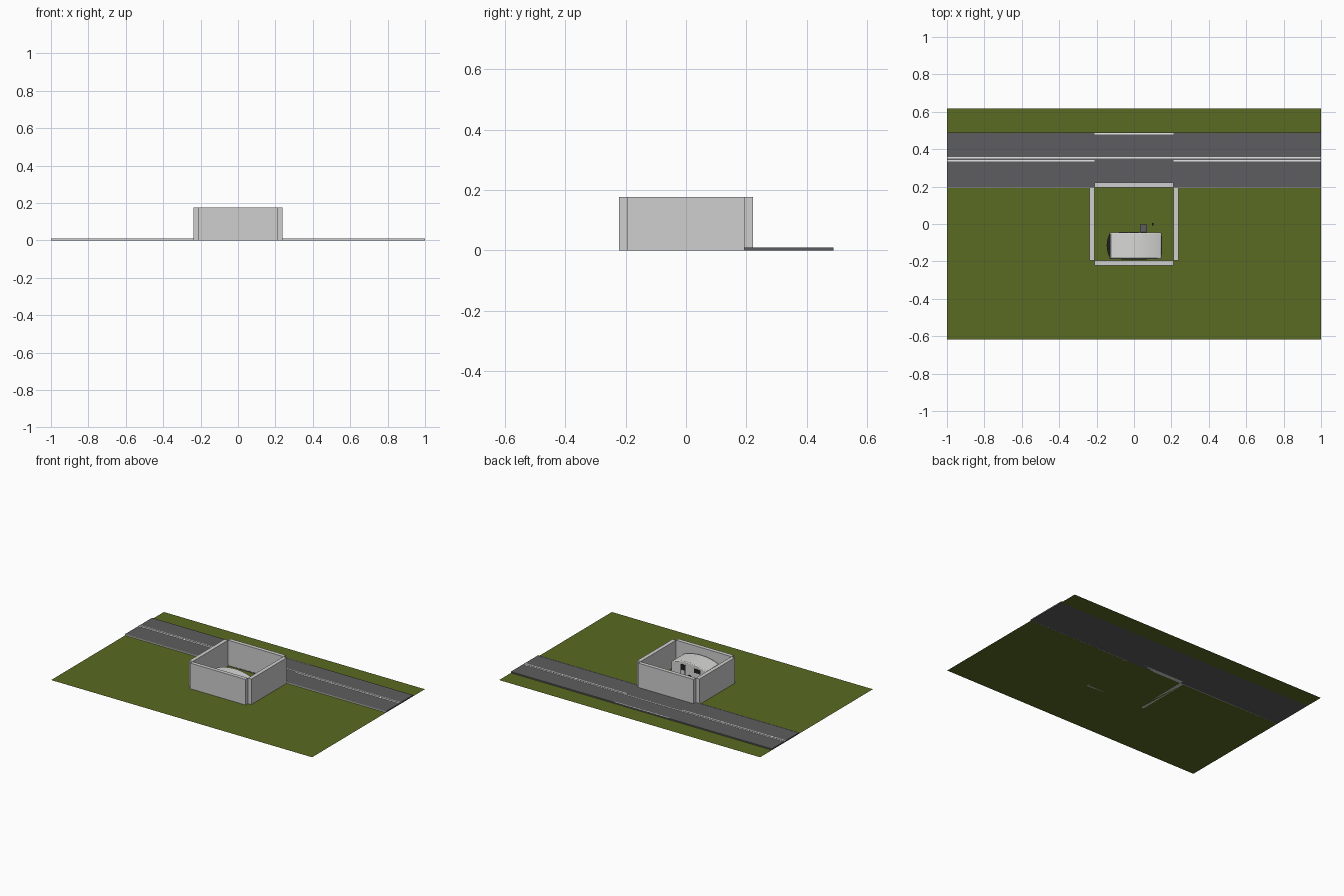
import bpy, bmesh, math

if "Cube" in bpy.data.objects:
    bpy.data.objects.remove(bpy.data.objects["Cube"])

def mat(name, c):
    m = bpy.data.materials.new(name)
    m.diffuse_color = (*c, 1)
    m.use_nodes = True
    m.node_tree.nodes["Principled BSDF"].inputs["Base Color"].default_value = m.diffuse_color
    return m

GRASS = mat("grass green", (0.10, 0.145, 0.016))
ASPHALT = mat("asphalt grey", (0.11, 0.11, 0.115))
WALL = mat("wall grey", (0.62, 0.62, 0.62))
WHITE = mat("paint white", (0.8, 0.8, 0.8))
SHELL = mat("camper shell", (0.68, 0.68, 0.67))
DARK = mat("dark glass and rubber", (0.015, 0.015, 0.017))

def finish(name, bm, m):
    bmesh.ops.recalc_face_normals(bm, faces=bm.faces)
    me = bpy.data.meshes.new(name)
    bm.to_mesh(me)
    bm.free()
    me.materials.append(m)
    o = bpy.data.objects.new(name, me)
    bpy.context.collection.objects.link(o)
    return o

def box(name, x0, x1, y0, y1, z0, z1, m):
    bm = bmesh.new()
    bmesh.ops.create_cube(bm, size=1)
    for v in bm.verts:
        v.co = (x0 if v.co.x < 0 else x1, y0 if v.co.y < 0 else y1, z0 if v.co.z < 0 else z1)
    return finish(name, bm, m)

def plane(name, x0, x1, y0, y1, m, z=0.0):
    bm = bmesh.new()
    bm.faces.new([bm.verts.new(p) for p in ((x0, y0, z), (x1, y0, z), (x1, y1, z), (x0, y1, z))])
    return finish(name, bm, m)

def prism(name, pts, axis, a, b, m):
    """Extrude a profile: (x, z) along y, or (x, y) along z."""
    bm = bmesh.new()
    f = lambda p, t: (p[0], t, p[1]) if axis == "y" else (p[0], p[1], t)
    face = bm.faces.new([bm.verts.new(f(p, a)) for p in pts])
    r = bmesh.ops.extrude_face_region(bm, geom=[face])
    d = (0, b - a, 0) if axis == "y" else (0, 0, b - a)
    bmesh.ops.translate(bm, vec=d, verts=[v for v in r["geom"] if isinstance(v, bmesh.types.BMVert)])
    return finish(name, bm, m)

def smooth(o):
    bpy.ops.object.select_all(action="DESELECT")
    o.select_set(True)
    bpy.context.view_layer.objects.active = o
    bpy.ops.object.shade_smooth_by_angle(angle=math.radians(35))

# Grass on both sides of the road
plane("lawn", -1, 1, -0.617, 0.194, GRASS)
plane("far_verge", -1, 1, 0.488, 0.617, GRASS)

# Road with curb and painted lines
box("road", -1, 1, 0.194, 0.488, 0, 0.009, ASPHALT)
for s, side in ((-1, "left"), (1, "right")):
    x0, x1 = sorted((s * 0.21, s * 1.0))
    box(side + "_lane_line", x0, x1, 0.335, 0.343, 0.009, 0.010, WHITE)
    box(side + "_center_line", x0, x1, 0.351, 0.357, 0.009, 0.010, WHITE)
    box(side + "_curb", x0, x1, 0.192, 0.197, 0, 0.010, WALL)
box("middle_center_line", -0.21, 0.21, 0.351, 0.357, 0.009, 0.010, WHITE)
box("middle_edge_line", -0.21, 0.21, 0.479, 0.486, 0.009, 0.010, WHITE)

# Four enclosure walls
H = 0.177
box("front_wall", -0.212, 0.212, -0.221, -0.194, 0, H, WALL)
box("back_wall", -0.212, 0.212, 0.194, 0.221, 0, H, WALL)
box("left_wall", -0.239, -0.212, -0.194, 0.194, 0, H, WALL)
box("right_wall", 0.212, 0.239, -0.194, 0.194, 0, H, WALL)

# Camper shell: arched roof, upright tail, sloping nose
Y0, Y1 = -0.186, -0.045
pts = [(-0.105, 0.022), (0.143, 0.022), (0.146, 0.06), (0.146, 0.105)]
for i in range(1, 13):
    x = 0.146 - 0.268 * i / 12
    pts.append((x, 0.105 + 0.027 * (1 - ((x - 0.012) / 0.134) ** 2)))
pts += [(-0.132, 0.085), (-0.130, 0.055)]
body = prism("camper_shell", pts, "y", Y0, Y1, SHELL)
bev = body.modifiers.new("edge_round", "BEVEL")
bev.width, bev.segments, bev.limit_method = 0.005, 2, "ANGLE"
bev.angle_limit = math.radians(50)
smooth(body)

# Curved nose window and tail window
nose = []
for i in range(9):
    t = -1 + i / 4
    nose.append((-0.146 + 0.016 * t * t, -0.115 + 0.064 * t))
nose += [(-0.125, -0.051), (-0.125, -0.179)]
smooth(prism("nose_window", nose, "z", 0.062, 0.093, DARK))
box("tail_window", 0.144, 0.150, -0.165, -0.065, 0.065, 0.095, DARK)

# Door and side windows
box("door", 0.035, 0.070, Y1 - 0.002, Y1 + 0.003, 0.03, 0.108, DARK)
box("door_panel", 0.039, 0.066, Y1, Y1 + 0.004, 0.034, 0.070, SHELL)
box("back_side_window", -0.080, -0.030, Y1 - 0.002, Y1 + 0.003, 0.075, 0.102, DARK)
box("front_side_window", -0.070, 0.070, Y0 - 0.003, Y0 + 0.002, 0.07, 0.10, DARK)

# Wheels
for y, side in ((-0.172, "front"), (-0.059, "back")):
    ring = [(0.0 + 0.024 * math.cos(a * math.pi / 10), 0.024 + 0.024 * math.sin(a * math.pi / 10)) for a in range(20)]
    smooth(prism(side + "_wheel", ring, "y", y - 0.008, y + 0.016, DARK))

# Tow bar, doorstep and small post
box("tow_bar", -0.14, -0.10, -0.119, -0.111, 0.022, 0.030, DARK)
box("doorstep", 0.032, 0.070, -0.042, -0.004, 0, 0.02, ASPHALT)
box("small_post", 0.095, 0.105, -0.008, 0.006, 0, 0.03, DARK)
